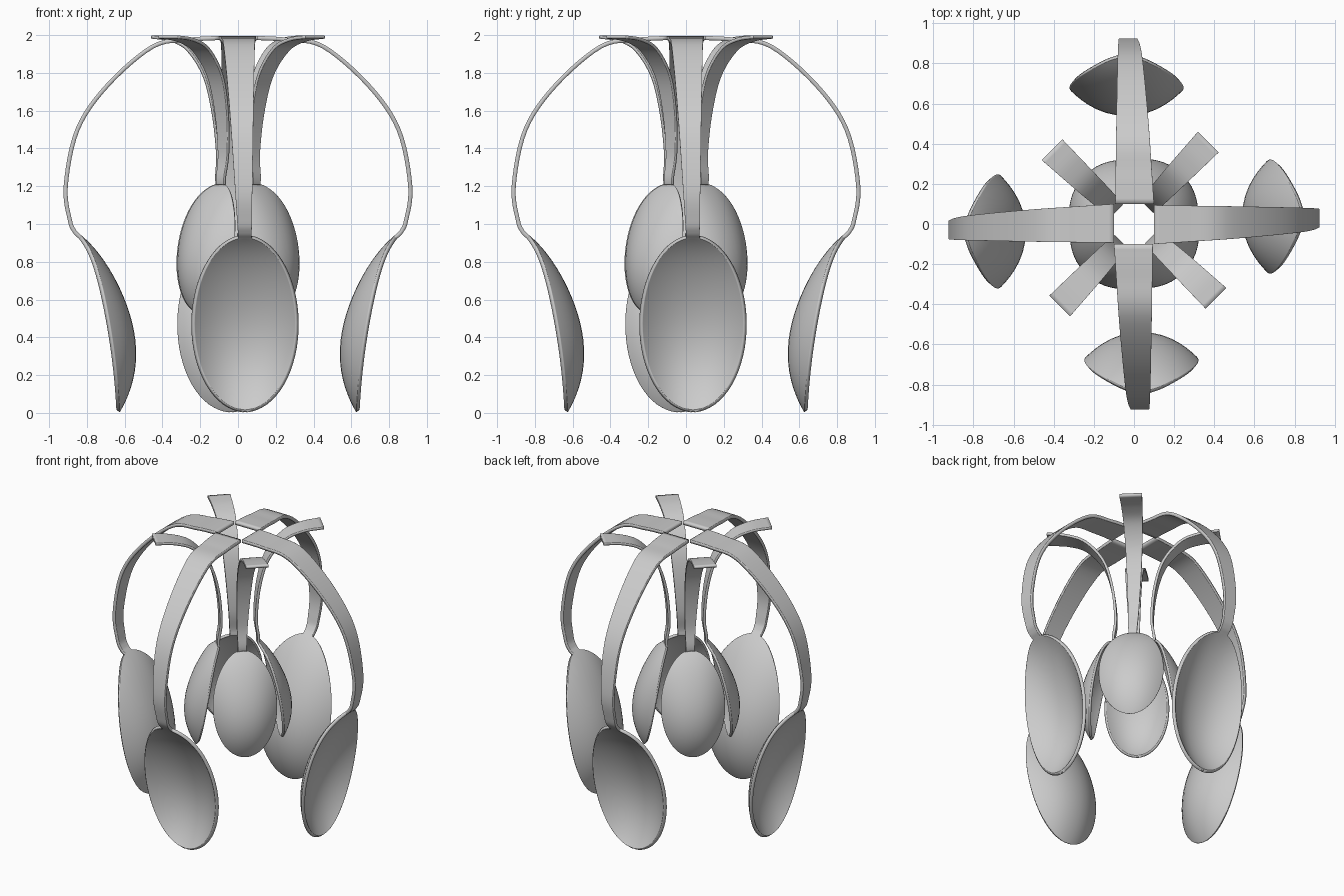
import bpy, bmesh, math
from mathutils import Vector

if "Cube" in bpy.data.objects:
    bpy.data.objects.remove(bpy.data.objects["Cube"])


def smooth_path(pts, steps):
    """Catmull-Rom curve through (radius, height) points."""
    p = [Vector(q) for q in pts]
    p = [2 * p[0] - p[1]] + p + [2 * p[-1] - p[-2]]
    out = []
    for i in range(1, len(p) - 2):
        a, b, c, d = p[i - 1:i + 3]
        for k in range(steps):
            t = k / steps
            out.append(0.5 * (2 * b + (c - a) * t + (2 * a - 5 * b + 4 * c - d) * t * t
                              + (3 * b - a - 3 * c + d) * t ** 3))
    return out


def spoon_mesh(name, handle, tip_r, top, bottom, size, lean, w_end, w_neck, off_end, off_neck, thick):
    """Bent spoon lofted in the x-z plane; lean = +1 bulges inward, -1 bulges outward."""
    rows = []                                   # (radius, height, half width, depth, side offset)

    def rim(v):
        return tip_r + lean * size * (0.05 * v + 0.11 * v * v + 0.04 * v ** 12)

    # handle: tapers from the free end to the neck
    path = smooth_path(handle + [(rim(1), top)], 6)
    dist = [0.0]
    for a, b in zip(path, path[1:]):
        dist.append(dist[-1] + (b - a).length)
    for p, d in zip(path, dist):
        f = d / dist[-1]
        rows.append((p.x, p.y, w_end + (w_neck - w_end) * f, 0, off_end + (off_neck - off_end) * f))

    # bowl: elliptical outline with a parabolic hollow
    n = 32
    for i in range(n + 1):
        a = (math.pi - 0.03) * i / n
        c, s = math.cos(a), math.sin(a)
        v = (1 + c) / 2
        w = math.hypot(w_neck * v ** 4, 0.277 * size * s)
        depth = 0.118 * size * s * s * (1 - 0.25 * c)
        rows.append((rim(v), bottom + (top - bottom) * v, w, depth, off_neck))

    bm = bmesh.new()
    m = 16
    grid = []
    for r, z, w, depth, off in rows:
        line = []
        for j in range(m + 1):
            u = math.sin(math.pi / 2 * (2 * j / m - 1))
            line.append(bm.verts.new((r - lean * depth * (1 - abs(u) ** 2.2), off + w * u, z)))
        grid.append(line)
    for a, b in zip(grid, grid[1:]):
        for j in range(m):
            bm.faces.new((a[j], a[j + 1], b[j + 1], b[j]))
    bmesh.ops.recalc_face_normals(bm, faces=bm.faces)
    me = bpy.data.meshes.new(name)
    bm.to_mesh(me)
    bm.free()
    return me, thick


def place_ring(name, mesh_thick, start):
    """Four copies turned about the centre."""
    me, thick = mesh_thick
    for k in range(4):
        ob = bpy.data.objects.new(f"{name}_{k + 1}", me)
        bpy.context.collection.objects.link(ob)
        ob.rotation_euler.z = math.radians(start + 90 * k)
        mod = ob.modifiers.new("thickness", 'SOLIDIFY')
        mod.thickness = thick
        mod.offset = 0
        bpy.ops.object.select_all(action='DESELECT')
        ob.select_set(True)
        bpy.context.view_layer.objects.active = ob
        if k == 0:
            bpy.ops.object.shade_smooth()
            me.set_sharp_from_angle(angle=math.radians(40))


# large outer spoons: handles arch inward to the centre
large = spoon_mesh("large_spoon",
                   [(0.10, 1.985), (0.26, 1.975), (0.45, 1.94), (0.69, 1.735), (0.85, 1.5),
                    (0.912, 1.2), (0.89, 1.02), (0.865, 0.96)],
                   0.635, 0.93, 0.01, 1.0, 1, 0.097, 0.035, -0.003, 0.037, 0.022)
place_ring("large_spoon", large, 0)

# small inner spoons: handles flare outward
small = spoon_mesh("small_spoon",
                   [(0.55, 1.99), (0.42, 1.975), (0.30, 1.925), (0.19, 1.79), (0.135, 1.6),
                    (0.115, 1.38), (0.13, 1.25)],
                   0.275, 1.205, 0.535, 0.73, -1, 0.073, 0.027, 0.027, 0.003, 0.017)
place_ring("small_spoon", small, 45)
